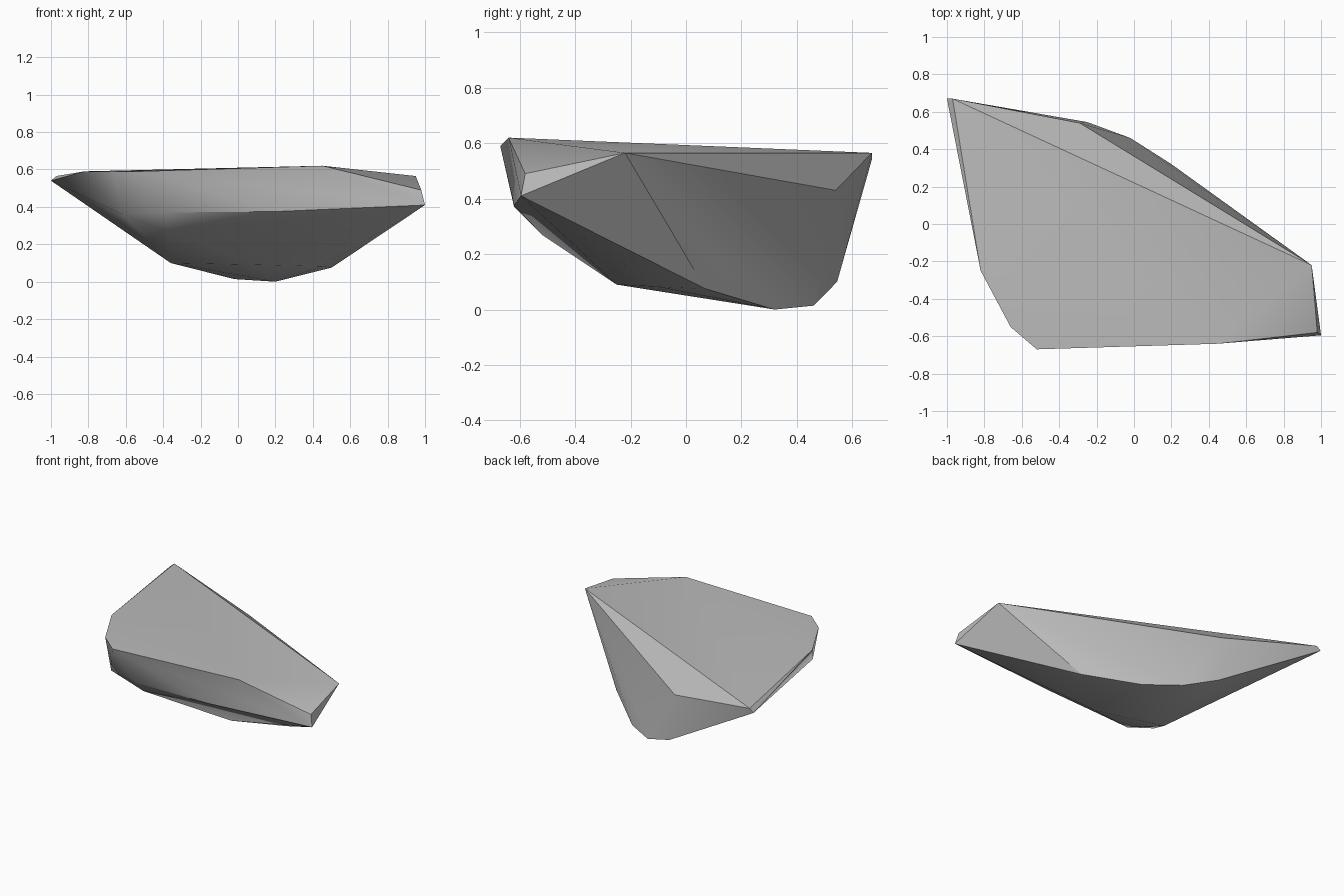
import bpy
import bmesh
import math

cube = bpy.data.objects.get("Cube")
if cube:
    bpy.data.objects.remove(cube, do_unlink=True)

# Stone colour
stone = bpy.data.materials.new("stone grey")
stone.use_nodes = True
grey = (0.5, 0.5, 0.5, 1)
stone.diffuse_color = grey
bsdf = stone.node_tree.nodes["Principled BSDF"]
bsdf.inputs["Base Color"].default_value = grey
bsdf.inputs["Roughness"].default_value = 0.9

# Corners of the chipped slab, grouped by level
top_rim = [(-0.97, 0.67, 0.565), (-0.82, -0.25, 0.59), (-0.66, -0.55, 0.59),
           (-0.52, -0.67, 0.59), (0.45, -0.64, 0.62), (0.95, -0.22, 0.565)]
side_corners = [(-1, 0.67, 0.54), (0.98, -0.58, 0.49), (1, -0.595, 0.41),
                (-0.29, 0.54, 0.43), (-0.62, -0.54, 0.36), (-0.38, -0.62, 0.37),
                (0.2, -0.62, 0.375), (-0.38, -0.52, 0.27)]
underside = [(-0.25, 0.545, 0.1), (-0.02, 0.46, 0.014), (0.2, 0.32, 0),
             (0.5, 0.07, 0.075), (0.45, -0.1, 0.082), (0.12, -0.25, 0.09),
             (-0.36, -0.13, 0.1)]

# Wrap the corners in a faceted shell
bm = bmesh.new()
for corner in top_rim + side_corners + underside:
    bm.verts.new(corner)
hull = bmesh.ops.convex_hull(bm, input=bm.verts)
loose = [v for v in bm.verts if not v.link_faces]
bmesh.ops.delete(bm, geom=loose, context="VERTS")
bmesh.ops.dissolve_limit(bm, angle_limit=math.radians(1),
                         verts=bm.verts, edges=bm.edges)
bmesh.ops.recalc_face_normals(bm, faces=bm.faces)
mesh = bpy.data.meshes.new("rock_slab")
bm.to_mesh(mesh)
bm.free()
mesh.materials.append(stone)

rock = bpy.data.objects.new("rock_slab", mesh)
bpy.context.collection.objects.link(rock)

# Soften shallow facets, keep the chipped edges sharp
bpy.ops.object.select_all(action="DESELECT")
rock.select_set(True)
bpy.context.view_layer.objects.active = rock
bpy.ops.object.shade_smooth_by_angle(angle=math.radians(30))
